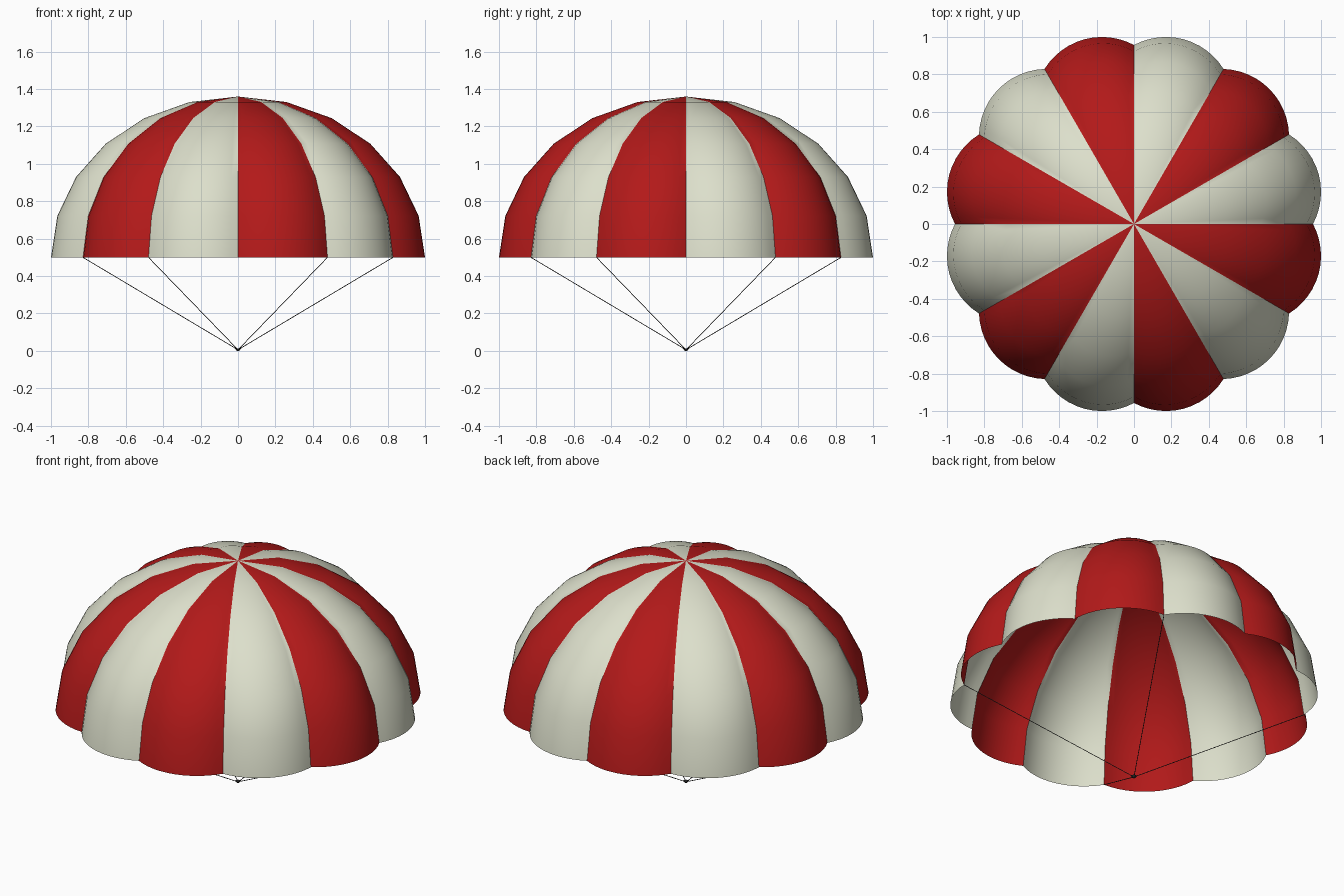
import bpy, bmesh
from math import sin, cos, pi, radians, asin, sqrt
from mathutils import Vector

if "Cube" in bpy.data.objects:
    bpy.data.objects.remove(bpy.data.objects["Cube"])

GORES, RINGS, STEPS = 12, 6, 12
RIM_Z, RISE = 0.5, 0.86
SEAM_R, LOBE_R = 0.957, 0.362


def material(name, color):
    m = bpy.data.materials.new(name)
    m.diffuse_color = (*color, 1)
    m.use_nodes = True
    m.node_tree.nodes["Principled BSDF"].inputs["Base Color"].default_value = m.diffuse_color
    return m


def make_object(name, bm, mats):
    mesh = bpy.data.meshes.new(name)
    bm.to_mesh(mesh)
    bm.free()
    for m in mats:
        mesh.materials.append(m)
    ob = bpy.data.objects.new(name, mesh)
    bpy.context.collection.objects.link(ob)
    return ob


cream = material("cream_cloth", (0.72, 0.74, 0.60))
red = material("red_cloth", (0.45, 0.01, 0.01))
dark = material("dark_cord", (0.03, 0.03, 0.03))

# Scalloped rim outline: one circular arc per gore
half = SEAM_R * sin(pi / GORES)
spread = asin(half / LOBE_R)
centre = SEAM_R * cos(pi / GORES) - sqrt(LOBE_R ** 2 - half ** 2)
rim = []
for g in range(GORES):
    mid = (g + 0.5) * 2 * pi / GORES
    for s in range(STEPS):
        a = mid - spread + 2 * spread * s / STEPS
        rim.append((centre * cos(mid) + LOBE_R * cos(a),
                    centre * sin(mid) + LOBE_R * sin(a)))

# Canopy: the outline shrinks along an elliptical profile up to the apex
bm = bmesh.new()
rings = []
for i in range(RINGS):
    t = i * pi / 2 / RINGS
    rings.append([bm.verts.new((x * cos(t), y * cos(t), RIM_Z + RISE * sin(t)))
                  for x, y in rim])
apex = bm.verts.new((0, 0, RIM_Z + RISE))
n = len(rim)
for j in range(n):
    k = (j + 1) % n
    faces = [bm.faces.new((a[j], a[k], b[k], b[j]))
             for a, b in zip(rings, rings[1:])]
    faces.append(bm.faces.new((rings[-1][j], rings[-1][k], apex)))
    for f in faces:
        f.material_index = (j // STEPS) % 2
canopy = make_object("canopy", bm, [cream, red])
bpy.context.view_layer.objects.active = canopy
canopy.select_set(True)
bpy.ops.object.shade_smooth_by_angle(angle=radians(30))

# Four suspension lines from the rim seams to the hub
for i, deg in enumerate((60, 150, 240, 330)):
    a = radians(deg)
    top = Vector((SEAM_R * cos(a), SEAM_R * sin(a), RIM_Z))
    foot = Vector((0, 0, 0.006))
    d = top - foot
    bm = bmesh.new()
    bmesh.ops.create_cone(bm, cap_ends=True, segments=6, radius1=0.002,
                          radius2=0.002, depth=d.length)
    line = make_object(f"suspension_line_{i + 1}", bm, [dark])
    line.location = (top + foot) / 2
    line.rotation_euler = d.to_track_quat('Z', 'Y').to_euler()

# Small knot where the lines meet
bm = bmesh.new()
bmesh.ops.create_cone(bm, cap_ends=True, segments=8, radius1=0.006,
                      radius2=0.016, depth=0.012)
knot = make_object("line_knot", bm, [dark])
knot.location.z = 0.006
